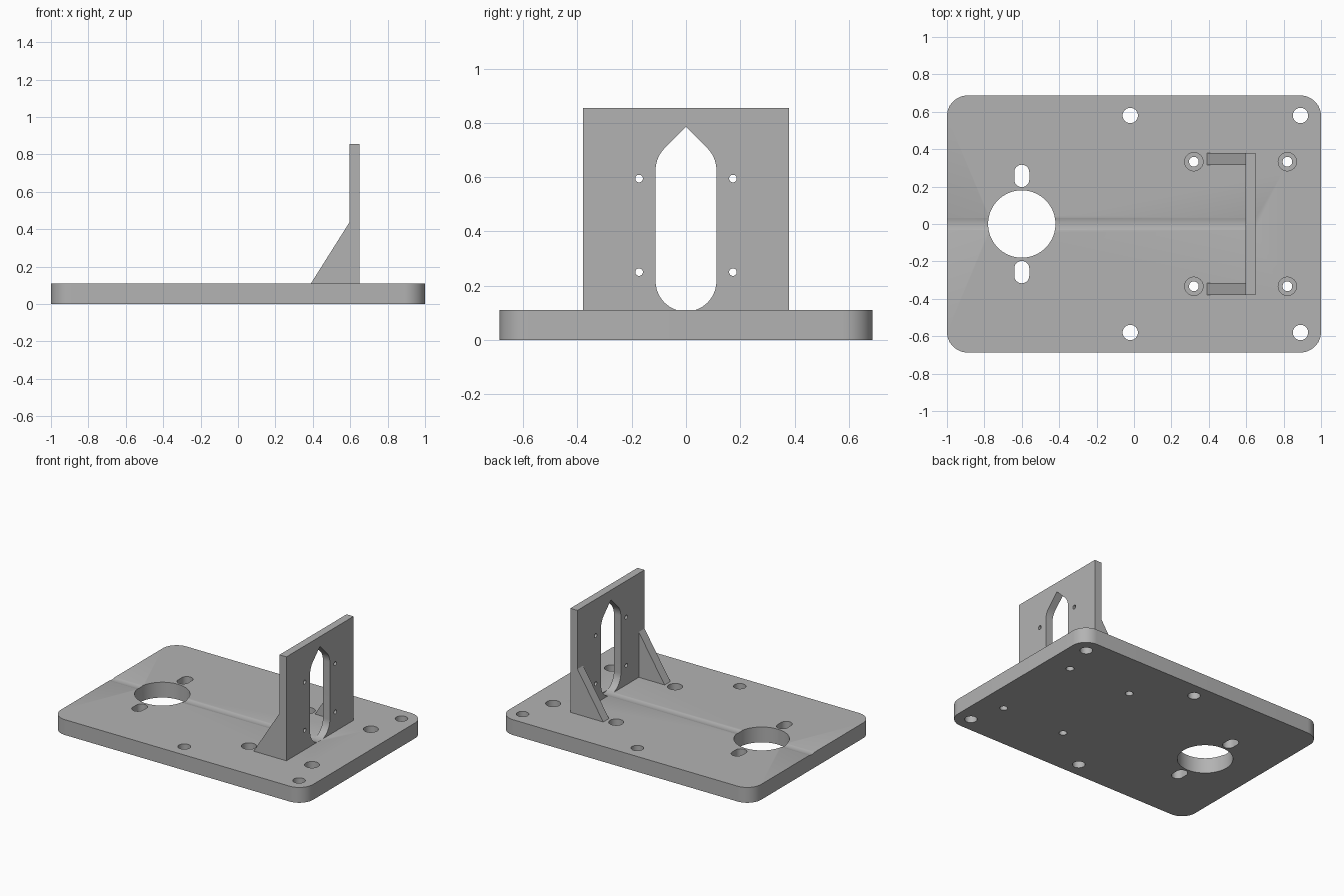
import bpy
import bmesh
from math import cos, sin, pi, sqrt, radians
from mathutils import Vector

default = bpy.data.objects.get("Cube")
if default:
    bpy.data.objects.remove(default, do_unlink=True)

# Main dimensions
BASE_TOP = 0.11
HALF_DEPTH = 0.687
PLATE_BACK, PLATE_FRONT = 0.595, 0.65
PLATE_HALF = 0.38
SLOT_R, SLOT_LOW, SLOT_HIGH = 0.112, 0.217, 0.627

gray = bpy.data.materials.new("plain gray")
gray.use_nodes = True
COLOR = (0.45, 0.45, 0.45, 1)
gray.diffuse_color = COLOR
gray.node_tree.nodes["Principled BSDF"].inputs["Base Color"].default_value = COLOR


def arc(cx, cy, r, start, end, steps):
    """Points along an arc, angles in degrees."""
    angles = [radians(start + (end - start) * i / steps) for i in range(steps + 1)]
    return [(cx + r * cos(a), cy + r * sin(a)) for a in angles]


def circle(cx, cy, r, steps=48):
    return arc(cx, cy, r, 0, 360, steps)[:-1]


def prism(name, outline, axis, low, high):
    """Extrude a 2D outline along x (outline is y, z), y (x, z) or z (x, y)."""
    place = {"x": lambda u, v, w: (w, u, v),
             "y": lambda u, v, w: (u, w, v),
             "z": lambda u, v, w: (u, v, w)}[axis]
    bm = bmesh.new()
    face = bm.faces.new([bm.verts.new(place(u, v, low)) for u, v in outline])
    moved = bmesh.ops.extrude_face_region(bm, geom=[face])["geom"]
    shift = Vector(place(0, 0, high - low))
    bmesh.ops.translate(bm, vec=shift, verts=[g for g in moved if isinstance(g, bmesh.types.BMVert)])
    bmesh.ops.recalc_face_normals(bm, faces=bm.faces)
    mesh = bpy.data.meshes.new(name)
    bm.to_mesh(mesh)
    bm.free()
    mesh.materials.append(gray)
    obj = bpy.data.objects.new(name, mesh)
    bpy.context.collection.objects.link(obj)
    return obj


def select(obj):
    bpy.ops.object.select_all(action="DESELECT")
    obj.select_set(True)
    bpy.context.view_layer.objects.active = obj


def cut(target, outline, axis, low, high):
    """Subtract a prism from the target and discard the cutter."""
    cutter = prism("cutter", outline, axis, low, high)
    cutter.hide_render = True
    mod = target.modifiers.new("cut", "BOOLEAN")
    mod.operation = "DIFFERENCE"
    mod.solver = "EXACT"
    mod.object = cutter
    select(target)
    bpy.ops.object.modifier_apply(modifier=mod.name)
    bpy.data.objects.remove(cutter, do_unlink=True)


def smooth(obj):
    select(obj)
    bpy.ops.object.shade_smooth_by_angle(angle=radians(25))


# Base plate with rounded corners
R = 0.11
corners = [(1, 1, 0), (-1, 1, 90), (-1, -1, 180), (1, -1, 270)]
outline = []
for sx, sy, a in corners:
    outline += arc(sx * (1 - R), sy * (HALF_DEPTH - R), R, a, a + 90, 12)
base = prism("base_plate", outline, "z", 0, BASE_TOP)

# Shallow groove along the centre line
cut(base, circle(0, SLOT_LOW, SLOT_R, 96), "x", -1.1, PLATE_FRONT)

# Large round opening
cut(base, circle(-0.6, 0, 0.18, 72), "z", -0.1, 0.3)

for side in (1, -1):
    # Oblong slots beside the opening
    slot = (arc(-0.6, side * 0.257 + 0.02, 0.04, 0, 180, 16)
            + arc(-0.6, side * 0.257 - 0.02, 0.04, 180, 360, 16))
    cut(base, slot, "z", -0.1, 0.3)
    # Outer mounting holes
    for x in (-0.02, 0.89):
        cut(base, circle(x, side * 0.58, 0.041, 32), "z", -0.1, 0.3)
    # Counterbored holes around the upright
    for x in (0.32, 0.82):
        cut(base, circle(x, side * 0.333, 0.026, 32), "z", -0.1, 0.3)
        cut(base, circle(x, side * 0.333, 0.049, 32), "z", 0.05, 0.3)
smooth(base)

# Upright plate with a pointed slot
upright = prism("upright_plate",
                [(-PLATE_HALF, BASE_TOP), (PLATE_HALF, BASE_TOP), (PLATE_HALF, 0.855), (-PLATE_HALF, 0.855)],
                "x", PLATE_BACK, PLATE_FRONT)
pointed = (arc(0, SLOT_HIGH, SLOT_R, 0, 45, 8)
           + [(0, SLOT_HIGH + SLOT_R * sqrt(2))]
           + arc(0, SLOT_HIGH, SLOT_R, 135, 180, 8)
           + arc(0, SLOT_LOW, SLOT_R, 180, 360, 48))
cut(upright, pointed, "x", 0.5, 0.8)

# Small screw holes in the upright
for y in (-0.173, 0.173):
    for z in (0.25, 0.595):
        cut(upright, circle(y, z, 0.014, 24), "x", 0.5, 0.8)
smooth(upright)

# Triangular braces behind the upright
for name, low in (("left_brace", 0.315), ("right_brace", -PLATE_HALF)):
    prism(name, [(0.39, BASE_TOP), (PLATE_BACK, BASE_TOP), (PLATE_BACK, 0.435)],
          "y", low, low + PLATE_HALF - 0.315)
